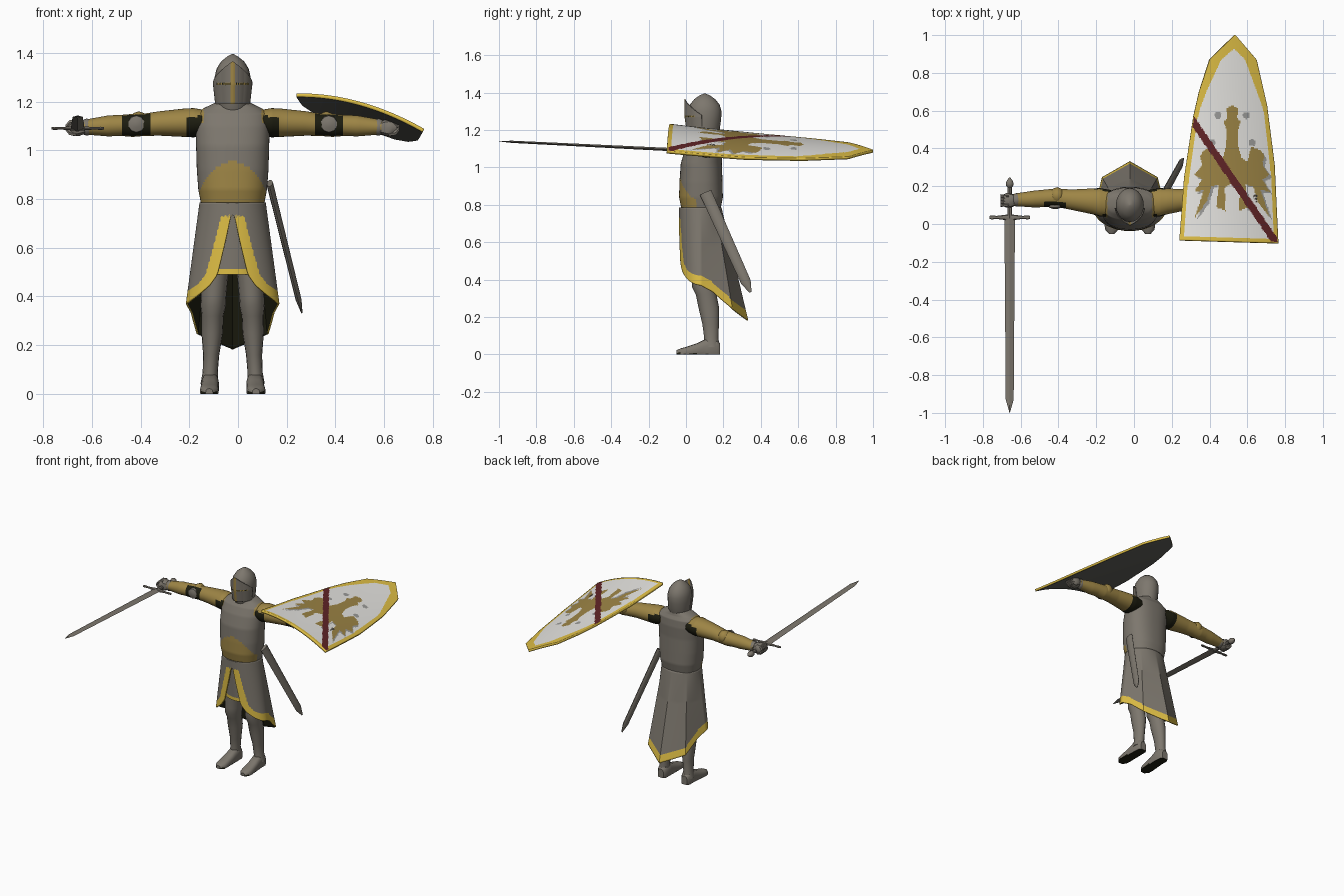
import bpy, bmesh, math
from mathutils import Vector as V

if "Cube" in bpy.data.objects:
    bpy.data.objects.remove(bpy.data.objects["Cube"])

CX = -0.022  # body centre line


def material(name, r, g, b):
    m = bpy.data.materials.new(name)
    m.diffuse_color = (r, g, b, 1)
    m.use_nodes = True
    m.node_tree.nodes["Principled BSDF"].inputs["Base Color"].default_value = m.diffuse_color
    return m


STEEL = material("warm steel", .205, .185, .155)
GOLD = material("gold trim", .74, .52, .06)
OCHRE = material("ochre plate", .34, .235, .06)
DARK = material("dark mail", .012, .012, .005)
WHITE = material("shield white", .80, .79, .76)
RED = material("dark red", .12, .018, .02)
GREY = material("shield grey", .33, .33, .32)
BACK = material("shield back", .125, .125, .11)


def interp(table, x):
    if x <= table[0][0]:
        return table[0][1]
    for (a, p), (b, q) in zip(table, table[1:]):
        if x <= b:
            return p + (q - p) * (x - a) / (b - a)
    return table[-1][1]


def grid(name, fn, nu, nv, mats, rule=None, wrap=False, cap=False, angle=40):
    """Surface fn(u, v) with u, v in 0..1; rule(u, v, centre) picks the colour."""
    bm = bmesh.new()
    cols = nu if wrap else nu + 1
    vs = [[bm.verts.new(fn(i / nu, j / nv)) for j in range(nv + 1)] for i in range(cols)]
    for i in range(nu):
        k = (i + 1) % cols
        for j in range(nv):
            f = bm.faces.new((vs[i][j], vs[i][j + 1], vs[k][j + 1], vs[k][j]))
            if rule:
                f.material_index = rule((i + .5) / nu, (j + .5) / nv, f.calc_center_median())
    if cap:
        for j in (0, nv):
            bm.faces.new([c[j] for c in vs])
        bmesh.ops.recalc_face_normals(bm, faces=bm.faces)
    me = bpy.data.meshes.new(name)
    bm.to_mesh(me)
    bm.free()
    for m in mats:
        me.materials.append(m)
    ob = bpy.data.objects.new(name, me)
    bpy.context.collection.objects.link(ob)
    bpy.ops.object.select_all(action='DESELECT')
    ob.select_set(True)
    bpy.context.view_layer.objects.active = ob
    bpy.ops.object.shade_smooth_by_angle(angle=math.radians(angle))
    return ob


AXES = {'Z': (V((1, 0, 0)), V((0, -1, 0))), 'X': (V((0, 0, 1)), V((0, -1, 0))),
        'Y': (V((1, 0, 0)), V((0, 0, 1)))}


def tube(name, axis, secs, mats, n=20, sub=1, rule=None, power=1, floor=None, angle=40):
    """Loft of sections (x, y, z, radius a, radius b) along an axis."""
    a, b = AXES[axis]
    N = (len(secs) - 1) * sub

    def fn(u, v):
        t = v * (len(secs) - 1)
        i = min(int(t + 1e-6), len(secs) - 2)
        s = V(secs[i]).lerp(V(secs[i + 1]), t - i)
        si, co = math.sin(2 * math.pi * u), math.cos(2 * math.pi * u)
        p = V(s[:3]) + a * s[3] * math.copysign(abs(si) ** power, si) \
            + b * s[4] * math.copysign(abs(co) ** power, co)
        if floor is not None:
            p.z = max(p.z, floor)
        return p
    return grid(name, fn, n, N, mats, rule, True, True, angle)


# Torso with an ochre belly plate and ochre shoulder corners
def belly(u, v, c):
    dx = abs(c.x - CX) / .14
    if c.y < .055 and c.z < .83 + .125 * max(0, 1 - dx * dx):
        return 1
    return int(dx > .85 and c.z > 1.11)


tube("torso", 'Z', [(CX, cy, z, rx, ry) for z, rx, cy, ry in (
    (.77, .128, .08, .103), (.84, .141, .08, .117), (.92, .147, .08, .115), (1.02, .15, .082, .11),
    (1.10, .152, .095, .1), (1.15, .147, .105, .085), (1.172, .12, .108, .07), (1.20, .062, .11, .06))],
    [STEEL, OCHRE], 72, 8, belly, .85)

# Mail tunic under the skirt, gold hem
tube("inner_tunic", 'Z', [(CX, .08, z, .115, r) for z, r in ((.49, .085), (.513, .085), (.77, .095))],
     [DARK, GOLD, STEEL], 32, 1, lambda u, v, c: 1 if v < .5 else 2)

# Long split skirt with gold hem and dark lining
FRONT = [(0, .735), (.012, .725), (.05, .57), (.068, .49), (.1, .445), (.14, .41), (.19, .37)]
REAR = [(0, .37), (.3, .335), (1, .183)]


def facet(th):  # eight-sided outline at the back
    return math.cos(math.pi / 8) / math.cos(th % (math.pi / 4) - math.pi / 8) if math.cos(th) < 0 else 1


def hem(th):
    if math.cos(th) > 0:
        return interp(FRONT, .19 * abs(math.sin(th)))
    return interp(REAR, -math.cos(th) * facet(th))


def skirt_z(u, v):
    return .785 + (hem(2 * math.pi * u) - .785) * v


def skirt(u, v):
    th = 2 * math.pi * u
    d = .785 - skirt_z(u, v)
    f = 1 + (facet(th) - 1) * min(1, d / .2)
    co = math.cos(th)
    ry = .118 if co > 0 else .11 + d * .237
    return V((CX + f * math.sin(th) * (.136 + d * .135), .08 - f * co * ry, .785 - d))


def skirt_trim(u, v, c):
    th, z = 2 * math.pi * u, skirt_z(u, v)
    if math.cos(th) < 0:
        return int(z < hem(th) + .052)
    s = .19 * abs(math.sin(th))
    return int(z < .73 and z < max(hem(th) + .05, interp(FRONT, max(0, s - .052))))


sk = grid("skirt", skirt, 160, 56, [STEEL, GOLD, DARK], skirt_trim, True)
s = sk.modifiers.new("lining", 'SOLIDIFY')
s.thickness, s.offset, s.material_offset = .008, -1, 2

# Helmet, pointed visor with gold ridge and narrow eye slit
tube("helmet", 'Z', [(CX, .1, z, rx, ry) for z, rx, ry in (
    (1.165, .062, .068), (1.2, .07, .08), (1.26, .074, .088), (1.3, .074, .09), (1.335, .066, .08),
    (1.365, .047, .056), (1.385, .022, .028), (1.395, .003, .003))], [STEEL], 20)


def visor(u, v):
    th = (u - .5) * 2.8
    z = 1.19 + (.175 - .085 * abs(th) / 1.4) * v
    k = .88 + .12 * min(1, (z - 1.19) / .08)
    return V((CX + .077 * k * math.sin(th),
              .1 - k * (.09 * math.cos(th) + .013 * max(0, 1 - abs(th) / .6)), z))


def visor_paint(u, v, c):
    a = abs(u - .5) * 2.8
    if a < .12:
        return 1
    if a < .95 and abs(c.z - 1.273) < .004:
        return 2 if int(u * 56) % 2 else 1
    return 0


s = grid("visor", visor, 56, 56, [STEEL, OCHRE, DARK], visor_paint).modifiers.new("plate", 'SOLIDIFY')
s.thickness = .005

# Arms, elbows, fists, legs and feet on both sides
for side, tag in ((-1, "right"), (1, "left")):
    def X(d):
        return CX + side * d

    def arm_paint(u, v, c):
        d, front = abs(c.x - CX), math.cos(2 * math.pi * u)
        if (d < .19 and c.z < 1.14) or (.34 < d < .455 and front > .3):
            return 1
        return 0

    tube(tag + "_arm", 'X', [(X(d), y, z, rz, ry) for d, y, z, rz, ry in (
        (.10, .11, 1.113, .05, .07), (.16, .115, 1.113, .06, .075), (.2, .12, 1.113, .058, .068),
        (.30, .128, 1.11, .05, .055), (.36, .135, 1.105, .046, .05), (.41, .138, 1.102, .047, .048),
        (.46, .135, 1.102, .043, .046), (.51, .132, 1.10, .043, .044), (.61, .128, 1.095, .03, .033))],
        [OCHRE, DARK], 32, 8, arm_paint)
    tube(tag + "_elbow_cop", 'X', [(X(d), .15, 1.115, r, r) for d, r in (
        (.35, .022), (.365, .038), (.385, .045), (.405, .038), (.42, .022))], [OCHRE], 12)
    tube(tag + "_elbow_disc", 'Y', [(X(.395), y, 1.108, r, r) for y, r in (
        (.1, .036), (.087, .034), (.08, .014))], [STEEL], 10)
    tube(tag + "_cuff", 'X', [(X(d), .128, 1.095, r, r) for d, r in (
        (.59, .034), (.6, .036), (.615, .03))], [STEEL], 14)
    tube(tag + "_fist", 'X', [(X(d), .125, 1.093, a, b) for d, a, b in (
        (.605, .026, .028), (.63, .036, .038), (.655, .035, .038), (.675, .022, .028))], [STEEL], 10, power=.8)
    for k in range(4):
        y = .1 + k * .016
        tube(f"{tag}_finger_{k}", 'X', [(X(d), y, 1.093 + z, r, r * .7) for d, z, r in (
            (.64, .027, .009), (.67, .02, .012), (.685, 0, .014), (.67, -.02, .012), (.64, -.027, .009))],
            [STEEL], 6)

    # Leg armour
    tube(tag + "_leg", 'Z', [(CX + side * d, cy, z, rx, ry) for z, d, rx, cy, ry in (
        (.04, .096, .036, .138, .042), (.09, .092, .031, .135, .038), (.16, .088, .033, .132, .044),
        (.25, .084, .044, .122, .055), (.32, .082, .045, .108, .055), (.36, .08, .052, .098, .065),
        (.40, .078, .052, .095, .064), (.53, .07, .056, .085, .065))], [STEEL], 16)
    tube(tag + "_foot", 'Y', [(CX + side * d, y, h / 2 - .01, w, h / 2 + .01) for y, d, w, h in (
        (.182, .092, .022, .06), (.165, .092, .034, .08), (.11, .092, .036, .085), (.06, .094, .037, .06),
        (.0, .096, .039, .04), (-.03, .096, .035, .032), (-.052, .096, .015, .022))],
        [STEEL, DARK], 18, 1, lambda u, v, c: int(c.z < .006), .75, 0)

# Scabbard hanging on the hip
A, B = V((.13, .105, .865)), V((.262, .345, .333))
run = (B - A).normalized()
wide = run.cross(V((1, 0, 0))).normalized()
thin = run.cross(wide).normalized()


def scabbard(u, v):
    w = interp([(0, .033), (.9, .027), (1, .006)], v)
    t = interp([(0, .014), (.9, .012), (1, .003)], v)
    a = 2 * math.pi * u
    return A.lerp(B, v) + wide * w * math.cos(a) + thin * t * math.sin(a)


grid("scabbard", scabbard, 8, 10, [STEEL], wrap=True, cap=True)

# Sword pointing forward
SX = -.658
tube("sword_blade", 'Y', [(SX, .03, 1.09, .028, .009), (SX, -.93, 1.137, .021, .006),
                          (SX, -1, 1.14, .001, .001)], [STEEL], 4, angle=20)
tube("sword_grip", 'Y', [(SX, .03, 1.09, .012, .012), (SX, .2, 1.085, .011, .011)], [STEEL], 8)
tube("sword_pommel", 'Y', [(SX, y, 1.083, r, r) for y, r in (
    (.19, .008), (.2, .019), (.215, .022), (.23, .016), (.246, .003))], [STEEL], 10)
tube("sword_guard", 'X', [(SX + d, .035, 1.09, r * .6, r) for d, r in (
    (-.108, .008), (-.095, .011), (-.07, .008), (0, .017), (.07, .008), (.095, .011), (.108, .008))],
    [STEEL], 8)

# Curved kite shield with gold rim, bird emblem and red bend
LEFT = [(-.09, .24), (.24, .265), (.57, .315), (.7, .345), (.87, .40), (1, .533)]
RIGHT = [(-.1, .765), (.32, .745), (.63, .705), (.87, .65), (1, .538)]
BIRD = [(0, .63), (.03, .61), (.026, .56), (.045, .54), (.03, .5), (.03, .42), (.05, .35), (.08, .33),
        (.1, .41), (.15, .39), (.17, .36), (.16, .31), (.2, .26), (.16, .235), (.2, .17), (.15, .18),
        (.2, .03), (.135, .12), (.11, .2), (.07, .21), (.085, .09), (.035, .07), (.04, .19), (0, .22)]


def in_bird(x, y):
    x, hit = abs(x - .52), False
    for (a, b), (c, d) in zip(BIRD, BIRD[1:] + BIRD[:1]):
        if (b > y) != (d > y) and x < a + (c - a) * (y - b) / (d - b):
            hit = not hit
    return hit


def shield(u, v):
    y = -.094 + 1.094 * v
    x = interp(LEFT, y) + (interp(RIGHT, y) - interp(LEFT, y)) * u
    y -= .016 * (u - .5) * (1 - v)
    w, l = x - .5, y + .1
    return V((x, y, 1.2 - .279 * w - .555 * w * w - .12 * l + .03 * l * l))


def shield_paint(u, v, c):
    edge = min(c.x - interp(LEFT, c.y), interp(RIGHT, c.y) - c.x)
    if edge < .006 or v < .008:
        return 1
    if abs((c.x - .295) * .68 + (c.y - .57) * .465) < .0155:
        return 3
    if edge < .024 + .14 * max(0, c.y - .6) or v < .022:
        return 1
    if in_bird(c.x, c.y):
        return 2
    spot = min((abs(c.x - .52) - .075) ** 2 + (c.y - .575) ** 2,
               (abs(c.x - .52) - .105) ** 2 + (c.y - .43) ** 2) < .018 ** 2
    return 4 if spot or (in_bird(c.x - .012, c.y + .012) and abs(c.x - .52) > .08) else 0


sh = grid("shield", shield, 90, 150, [WHITE, GOLD, OCHRE, RED, GREY, BACK], shield_paint)
if sh.data.polygons[5000].normal.z < 0:
    sh.data.flip_normals()
s = sh.modifiers.new("board", 'SOLIDIFY')
s.thickness, s.offset, s.material_offset = .015, -1, 5
